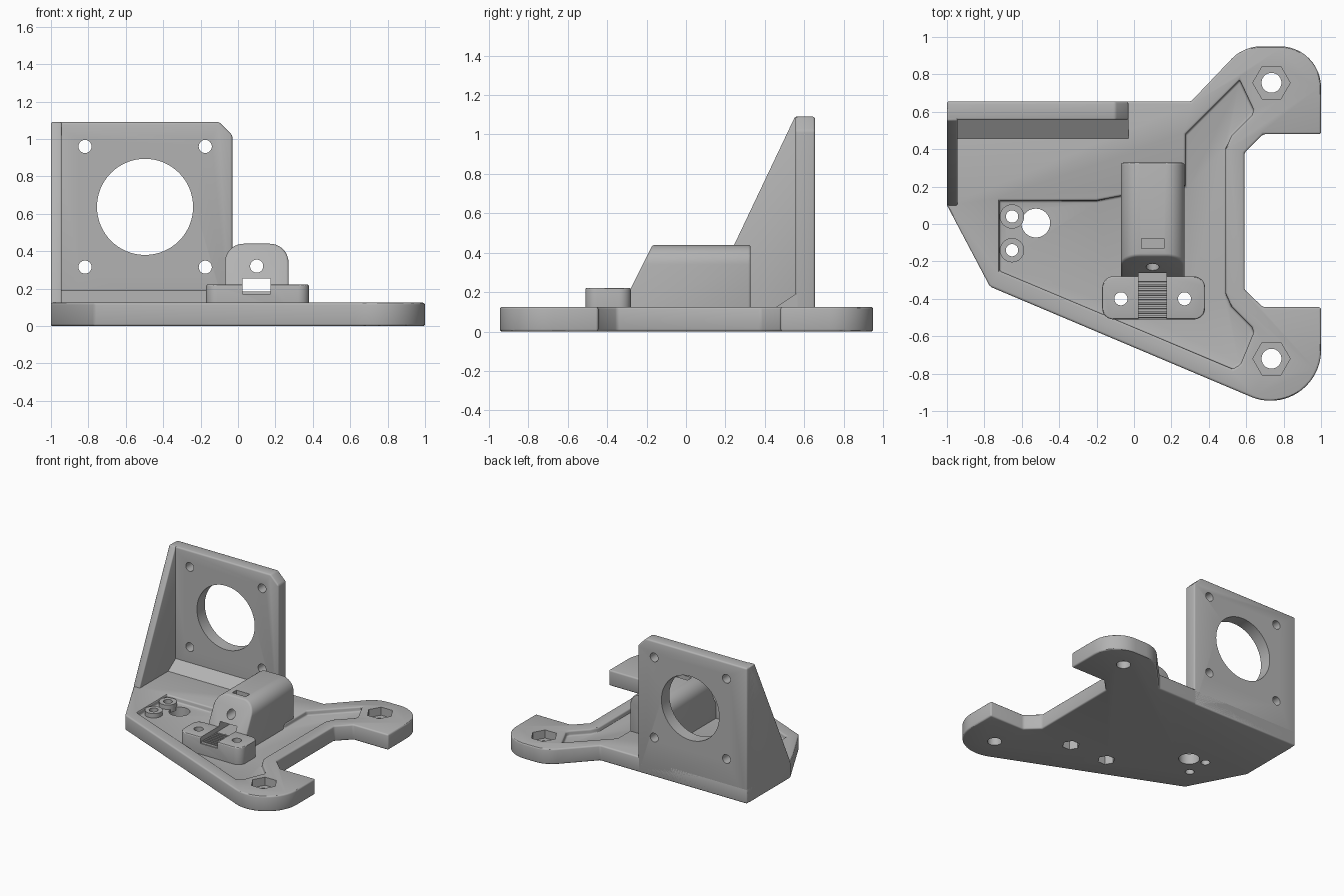
import bpy, bmesh
from math import cos, sin, pi, radians

if "Cube" in bpy.data.objects:
    bpy.data.objects.remove(bpy.data.objects["Cube"], do_unlink=True)

gray = bpy.data.materials.new("plain gray")
gray.use_nodes = True
gray.diffuse_color = (0.45, 0.45, 0.45, 1)
gray.node_tree.nodes["Principled BSDF"].inputs["Base Color"].default_value = (0.45, 0.45, 0.45, 1)


def arc(cx, cy, r, start, end, n=12):
    angles = [radians(start + (end - start) * i / n) for i in range(n + 1)]
    return [(cx + r * cos(a), cy + r * sin(a)) for a in angles]


def ring(cx, cy, r, n=40):
    return arc(cx, cy, r, 0, 360, n)[:-1]


def rect(x0, x1, y0, y1):
    return [(x0, y0), (x1, y0), (x1, y1), (x0, y1)]


def prism(name, pts, lo, hi, axis="z"):
    """Extrude a closed profile between lo and hi along one axis."""
    place = {"x": lambda u, v, w: (w, u, v),
             "y": lambda u, v, w: (u, w, v),
             "z": lambda u, v, w: (u, v, w)}[axis]
    bm = bmesh.new()
    bottom = [bm.verts.new(place(u, v, lo)) for u, v in pts]
    top = [bm.verts.new(place(u, v, hi)) for u, v in pts]
    bm.faces.new(bottom)
    bm.faces.new(top)
    for i in range(len(pts)):
        j = (i + 1) % len(pts)
        bm.faces.new((bottom[i], bottom[j], top[j], top[i]))
    bmesh.ops.recalc_face_normals(bm, faces=bm.faces)
    mesh = bpy.data.meshes.new(name)
    bm.to_mesh(mesh)
    bm.free()
    mesh.materials.append(gray)
    obj = bpy.data.objects.new(name, mesh)
    bpy.context.collection.objects.link(obj)
    return obj


def bake(obj):
    graph = bpy.context.evaluated_depsgraph_get()
    mesh = bpy.data.meshes.new_from_object(obj.evaluated_get(graph))
    obj.modifiers.clear()
    obj.data = mesh


def cut(obj, *prism_args):
    cutter = prism("cutter", *prism_args)
    cutter.hide_render = True
    mod = obj.modifiers.new("cut", "BOOLEAN")
    mod.operation, mod.solver, mod.object = "DIFFERENCE", "EXACT", cutter
    bake(obj)
    bpy.data.objects.remove(cutter, do_unlink=True)


def bevel(obj, width, segments=3):
    mod = obj.modifiers.new("bevel", "BEVEL")
    mod.width, mod.segments = width, segments
    mod.limit_method, mod.angle_limit = "ANGLE", radians(35)
    bake(obj)


# Base plate with its two rounded arms
outline = [(-1, 0.1), (-0.77, -0.335)]
outline += arc(0.73, -0.675, 0.27, 247, 360, 20)
outline += [(1, -0.445), (0.69, -0.445), (0.59, -0.35), (0.59, 0.38), (0.69, 0.48), (1, 0.48)]
outline += arc(0.78, 0.73, 0.22, 0, 90) + arc(0.68, 0.73, 0.22, 90, 135, 6)
outline += [(0.305, 0.655), (-1, 0.655)]
base = prism("base_plate", outline, 0, 0.125)

# Shallow pocket in the base
pocket = [(-0.72, -0.25), (0.53, -0.775), (0.57, -0.75), (0.64, -0.58), (0.63, -0.55),
          (0.52, -0.44), (0.49, -0.37), (0.49, 0.4), (0.52, 0.47), (0.63, 0.58),
          (0.64, 0.61), (0.565, 0.77), (0.275, 0.48), (0.275, 0.2), (-0.07, 0.15),
          (-0.2, 0.125), (-0.72, 0.125)]
cut(base, pocket, 0.085, 0.3)
bevel(base, 0.012)
cut(base, ring(-0.525, 0.005, 0.077), -0.1, 0.3)

# Hexagonal nut seats and bolt holes in the arms
for y in (0.755, -0.72):
    cut(base, ring(0.735, y, 0.1, 6), 0.06, 0.3)
    cut(base, ring(0.735, y, 0.053), -0.1, 0.3)

# Two small screw bosses standing in the pocket
for name, y in (("rear_boss", 0.04), ("front_boss", -0.14)):
    boss = prism(name, ring(-0.652, y, 0.065), 0.06, 0.12)
    for part in (base, boss):
        cut(part, ring(-0.652, y, 0.033), -0.1, 0.3)

# Upright motor plate
plate = prism("motor_plate", [(-1, 0), (-0.03, 0), (-0.03, 1.02), (-0.1, 1.09), (-1, 1.09)],
              0.555, 0.655, "y")
bevel(plate, 0.012)
cut(plate, ring(-0.497, 0.637, 0.257, 64), 0.3, 0.9, "y")
for x in (-0.818, -0.175):
    for z in (0.315, 0.96):
        cut(plate, ring(x, z, 0.035), 0.3, 0.9, "y")

# Side gusset and sloped foot of the plate
gusset = prism("side_gusset", [(0.1, 0), (0.1, 0.135), (0.553, 1.09), (0.62, 1.09), (0.62, 0)],
               -1, -0.943, "x")
bevel(gusset, 0.008)
foot = prism("plate_foot", [(0.45, 0.12), (0.555, 0.19), (0.6, 0.19), (0.6, 0.1), (0.45, 0.1)],
             -0.96, -0.03, "x")

# Rounded block with a sloped front
arch = [(-0.07, 0.05), (0.27, 0.05)] + arc(0.17, 0.34, 0.1, 0, 90) + arc(0.03, 0.34, 0.1, 90, 180)
block = prism("guide_block", arch, -0.335, 0.328, "y")
cut(block, [(-0.39, 0), (-0.165, 0.45), (-0.165, 0.6), (-0.6, 0.6), (-0.6, 0)], -0.3, 0.5, "x")
bevel(block, 0.012)
cut(block, ring(0.1, 0.32, 0.035), -0.6, 0.6, "y")
cut(block, rect(0.04, 0.16, -0.13, -0.078), 0.36, 0.6)

# Clamp foot with rounded corners
corners = ((0.32, -0.45, 270), (0.32, -0.34, 0), (-0.11, -0.34, 90), (-0.11, -0.45, 180))
clamp_outline = [p for x, y, a in corners for p in arc(x, y, 0.06, a, a + 90, 8)]
clamp = prism("clamp_foot", clamp_outline, 0.05, 0.222)
bevel(clamp, 0.01)

# Channel through clamp and block, then the ribs on its floor
cut(clamp, rect(0.025, 0.175, 0.172, 0.255), -0.6, 0.6, "y")
cut(block, rect(0.025, 0.175, 0.185, 0.255), -0.6, 0.6, "y")
for i in range(9):
    y = -0.495 + 0.024 * i
    prism("channel_rib", [(y - 0.008, 0.165), (y + 0.008, 0.165), (y + 0.005, 0.185),
                          (y - 0.005, 0.185)], 0.02, 0.18, "x")

# Clamp bolt holes with nut seats underneath
for x in (-0.07, 0.27):
    for part in (base, clamp, block):
        cut(part, ring(x, -0.4, 0.035), -0.1, 0.3)
        cut(part, ring(x, -0.4, 0.065, 6), -0.1, 0.07)

# Smooth shading with crisp edges
bpy.ops.object.select_all(action="DESELECT")
for obj in bpy.context.collection.objects:
    if obj.type == "MESH" and obj.data.materials and obj.data.materials[0] == gray:
        obj.select_set(True)
        bpy.context.view_layer.objects.active = obj
bpy.ops.object.shade_smooth_by_angle(angle=radians(30))
